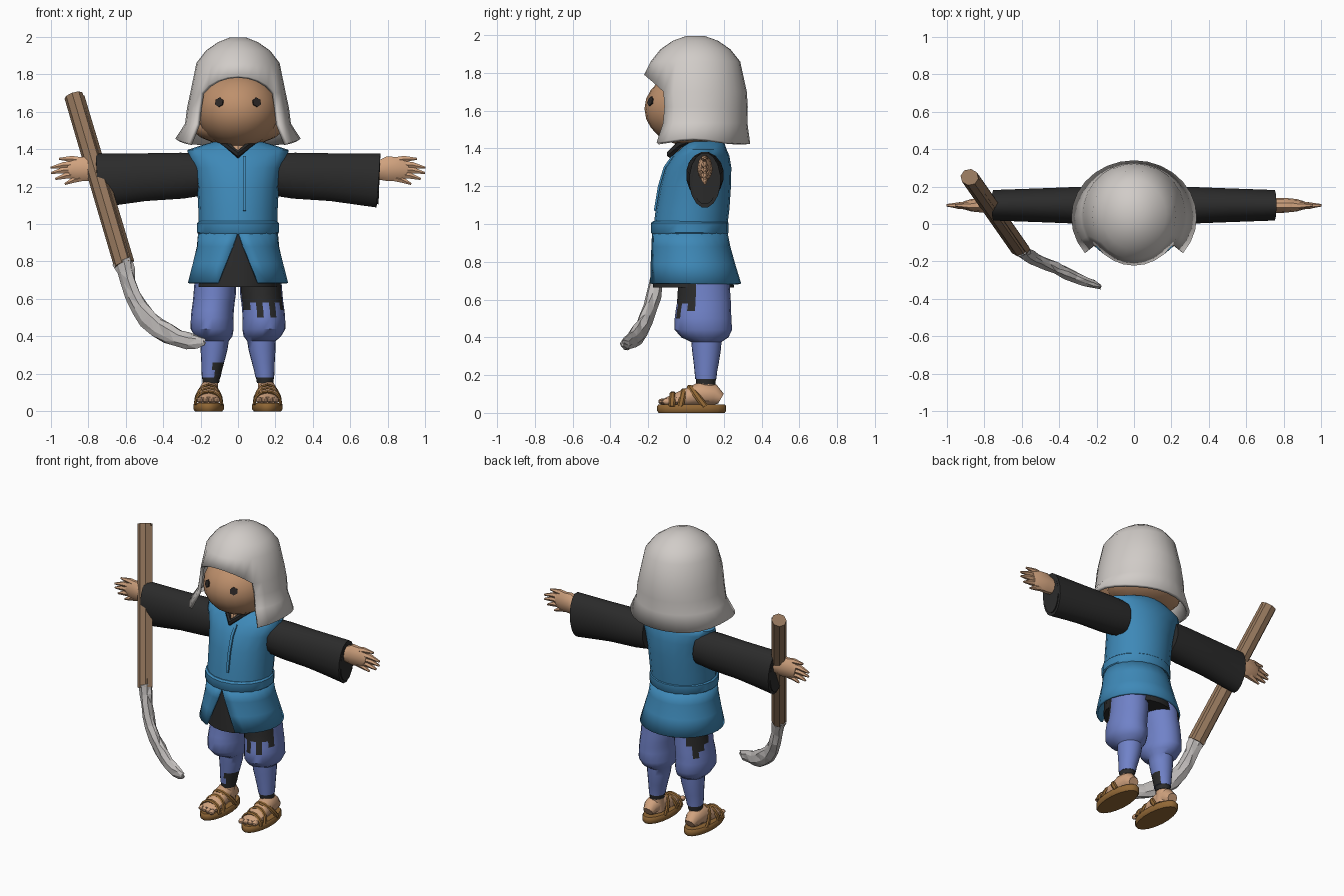
import bpy, bmesh, math, random
from mathutils import Vector

if "Cube" in bpy.data.objects:
    bpy.data.objects.remove(bpy.data.objects["Cube"])

random.seed(4)


def material(name, r, g, b):
    m = bpy.data.materials.new(name)
    m.diffuse_color = [(c / 255 / 12.92 if c < 11 else ((c / 255 + .055) / 1.055) ** 2.4)
                       for c in (r, g, b)] + [1]
    m.use_nodes = True
    m.node_tree.nodes["Principled BSDF"].inputs["Base Color"].default_value = m.diffuse_color
    return m


HOOD = material("hood_cloth", 209, 204, 200)
BLUE = material("tunic_blue", 62, 137, 184)
BLACK = material("black_cloth", 43, 43, 43)
PANTS = material("trouser_violet", 112, 130, 200)
SKIN = material("skin", 208, 162, 126)
FACE = material("face_skin", 190, 144, 108)
SOLE = material("sandal_brown", 146, 104, 54)
WOOD = material("handle_wood", 146, 117, 91)
STEEL = material("blade_grey", 192, 188, 186)
EYE = material("eye_dark", 45, 40, 38)


def skin(name, rings, mats, closed=True, cap=True, smooth=True, rule=None, thick=0, jitter=0):
    """Join point rings into a surface; rule picks the material index from a face centre."""
    bm = bmesh.new()
    loops = [[bm.verts.new(p) for p in r] for r in rings]
    n = len(loops[0])
    for a, b in zip(loops, loops[1:]):
        for i in range(n if closed else n - 1):
            j = (i + 1) % n
            bm.faces.new((a[i], a[j], b[j], b[i]))
    if cap:
        bm.faces.new(loops[0])
        bm.faces.new(loops[-1])
    if jitter:
        for v in bm.verts:
            v.co += Vector([random.uniform(-jitter, jitter) for _ in range(3)])
        bmesh.ops.triangulate(bm, faces=bm.faces[:])
    bmesh.ops.recalc_face_normals(bm, faces=bm.faces[:])
    if rule:
        kill = []
        for f in bm.faces:
            k = rule(f.calc_center_median())
            if k is None:
                kill.append(f)
            else:
                f.material_index = k
        bmesh.ops.delete(bm, geom=kill, context='FACES')
    me = bpy.data.meshes.new(name)
    bm.to_mesh(me)
    bm.free()
    ob = bpy.data.objects.new(name, me)
    bpy.context.collection.objects.link(ob)
    for m in (mats if isinstance(mats, list) else [mats]):
        me.materials.append(m)
    if thick:
        mod = ob.modifiers.new("thickness", 'SOLIDIFY')
        mod.thickness, mod.offset = thick, -1
    if smooth:
        bpy.ops.object.select_all(action='DESELECT')
        bpy.context.view_layer.objects.active = ob
        ob.select_set(True)
        bpy.ops.object.shade_smooth_by_angle(angle=math.radians(40))
    return ob


def oval(z, cx, cy, rx, ry, n=20, gap=None):
    """Horizontal ring starting at the front; gap leaves the front open."""
    if gap is None:
        angs = [math.tau * i / n for i in range(n)]
    else:
        angs = [gap + (math.tau - 2 * gap) * i / n for i in range(n + 1)]
    return [Vector((cx + rx * math.sin(a), cy - ry * math.cos(a), z)) for a in angs]


def stack(name, rows, mats, n=20, **kw):
    return skin(name, [oval(*r, n=n) for r in rows], mats, **kw)


def ellipsoid(name, c, r, mat, n=20, m=10):
    rows = []
    for i in range(m + 1):
        t = math.pi * min(max(i / m, .01), .99)
        rows.append((c[2] - r[2] * math.cos(t), c[0], c[1], r[0] * math.sin(t), r[1] * math.sin(t)))
    return stack(name, rows, mat, n)


def sweep(name, pts, sizes, mat, n=8, up=(0, 1, 0), **kw):
    """Oval section (half width, half depth along up) swept along a path."""
    pts, rings = [Vector(p) for p in pts], []
    for i, p in enumerate(pts):
        t = (pts[min(i + 1, len(pts) - 1)] - pts[max(i - 1, 0)]).normalized()
        side = t.cross(Vector(up)).normalized()
        nrm = side.cross(t)
        a, b = sizes[min(i, len(sizes) - 1)]
        angs = [math.tau * (k + .5) / n for k in range(n)]
        rings.append([p + side * a * math.cos(q) + nrm * b * math.sin(q) for q in angs])
    return skin(name, rings, mat, **kw)


# Head, nape, neck and eyes
HC, HR = Vector((0, .03, 1.61)), Vector((.225, .25, .2))
ellipsoid("head", HC, HR, FACE, 24, 12)
ellipsoid("nape", (0, .1, 1.52), (.245, .2, .1), FACE)
sweep("neck", [(0, .02, 1.34), (0, .06, 1.47)], [(.06, .085)], SKIN, 10)
for s in (-1, 1):
    x, z = .1 * s, .04
    y = -HR.y * math.sqrt(1 - (x / HR.x) ** 2 - (z / HR.z) ** 2)
    nor = Vector((x / HR.x ** 2, y / HR.y ** 2, z / HR.z ** 2)).normalized()
    p = HC + Vector((x, y, z))
    sweep("eye", [p - nor * .005, p + nor * .003], [(.026, .026)], EYE, 6, up=(0, 0, 1), smooth=False)

# Hood: dome with an arched face opening and flared hem
N = 28
rings = [oval(z, 0, cy, rx, ry, N) for z, cy, rx, ry in (
    (1.425, .035, .335, .305), (1.535, .05, .283, .275), (1.62, .055, .272, .272), (1.79, .05, .255, .272),
    (1.86, .05, .222, .237), (1.925, .05, .172, .185), (1.97, .05, .108, .12), (1.995, .05, .045, .05))]
for i, v in enumerate(rings[3]):
    a = abs((i + N / 2) % N - N / 2) * math.tau / N
    v.z -= .09 * min(1, (a / .9) ** 2)
for i, v in enumerate(rings[0]):
    v.z += .03 * abs(math.sin(math.tau * i / N)) ** 6


def hood_rule(c):
    ang = abs(math.atan2(c.x, -(c.y - .05)))
    return None if c.z < 1.44 and abs(c.x) < .01 or (ang < .92 and c.z < 1.745) else 0


hood = skin("hood", rings, HOOD, rule=hood_rule, thick=.022)

# Tunic body, belt, split skirt and undershirt
stack("tunic_body", [(.96, 0, .02, .208, .195), (1.08, 0, .035, .212, .195), (1.2, 0, .05, .218, .188),
                     (1.3, 0, .065, .235, .175), (1.36, 0, .08, .265, .15), (1.395, 0, .09, .27, .125),
                     (1.425, 0, .1, .18, .105), (1.45, 0, .1, .09, .085)], BLUE)
stack("belt", [(.945, 0, .02, .21, .198), (.955, 0, .02, .219, .206),
               (1.005, 0, .02, .219, .206), (1.015, 0, .02, .208, .195)], BLUE)
skin("skirt", [oval(z, 0, cy, rx, ry, 24, g) for z, cy, rx, ry, g in (
    (.955, .02, .213, .2, .01), (.88, .025, .22, .21, .13), (.79, .032, .242, .228, .28), (.685, .04, .268, .252, .42))],
    BLUE, closed=False, cap=False, thick=.014)
stack("undershirt", [(.665, 0, .04, .215, .215), (.8, 0, .03, .205, .2), (.96, 0, .02, .19, .18)], BLACK)
sweep("collar", [(-.09, .14, 1.455), (-.095, .05, 1.45), (-.06, -.03, 1.425), (0, -.085, 1.37),
                 (.06, -.03, 1.425), (.095, .05, 1.45), (.09, .14, 1.455)], [(.018, .02)], BLACK, 6, up=(0, 0, 1))
sweep("placket", [(.035, -.165, 1.07), (.035, -.143, 1.2), (.035, -.113, 1.3), (.035, -.07, 1.36)],
      [(.012, .008)], BLUE, 4)

for s in (-1, 1):
    # Wide sleeves with a hollow cuff
    sweep("sleeve", [(s * x, .1, z) for x, z in ((.19, 1.265), (.3, 1.258), (.5, 1.25), (.75, 1.232),
                                                (.755, 1.232), (.67, 1.235))],
          [(.115, .1), (.125, .1), (.13, .092), (.147, .083), (.13, .068), (.11, .055)], BLACK, 16)
    # Arm, palm and spread fingers
    sweep("hand", [(s * x, .1, z) for x, z in ((.6, 1.28), (.74, 1.285), (.8, 1.295), (.87, 1.293), (.905, 1.285))],
          [(.05, .04), (.05, .04), (.07, .04), (.065, .033), (.045, .022)], SKIN, 10)
    for fx, fz, bx, bz in ((.955, 1.348, .82, 1.335), (1.0, 1.3, .86, 1.318), (.998, 1.272, .87, 1.29),
                           (.975, 1.24, .86, 1.265), (.925, 1.213, .82, 1.25)):
        sweep("finger", [(s * bx, .1, bz), (s * (bx + fx) / 2, .098, (bz + fz) / 2 + .006), (s * fx, .1, fz)],
              [(.021, .024), (.019, .018), (.006, .007)], SKIN, 6)

    # Trouser legs with torn dark patches
    def patch(c, s=s):
        jag = .035 * math.sin(c.x * 95)
        if s > 0:
            return int(c.z > .55 + jag and c.y < .04)
        return int((c.z > .59 + jag and c.y > .1 and c.x < -.15) or (c.z < .27 and c.x > -.13 and c.y < .14))

    stack("trouser_leg", [(.18, s * .143, .105, .05, .056), (.22, s * .14, .105, .055, .06),
                          (.26, s * .135, .107, .061, .066), (.33, s * .128, .108, .072, .076),
                          (.375, s * .125, .108, .076, .08), (.4, s * .13, .1, .1, .125),
                          (.44, s * .138, .092, .115, .152), (.5, s * .138, .09, .114, .15),
                          (.54, s * .135, .092, .113, .147), (.58, s * .13, .095, .112, .143),
                          (.62, s * .125, .095, .113, .14), (.72, s * .12, .095, .11, .135)],
          [PANTS, BLACK], 20, rule=patch)
    stack("ankle_wrap", [(.15, s * .145, .105, .044, .05), (.2, s * .143, .105, .05, .056)], BLACK, 12)
    # Foot, toes and sandal
    fx = s * .157
    sweep("foot", [(fx, y, z) for y, z in ((.185, .075), (.15, .095), (.08, .1), (.0, .08), (-.07, .065), (-.11, .058))],
          [(.035, .03), (.05, .055), (.055, .065), (.06, .048), (.066, .032), (.05, .02)], SKIN, 10, up=(0, 0, 1))
    sweep("heel", [(s * .15, .1, .06), (s * .146, .105, .17)], [(.05, .06), (.04, .047)], SKIN, 10)
    for k in range(4):
        ellipsoid("toe", (fx + s * (-.045 + .03 * k), -.122 + .007 * k, .06), (.018, .026, .017), SKIN, 8, 5)
    stack("sandal_sole", [(0, fx, .03, .074, .175), (.012, fx, .03, .083, .183),
                          (.035, fx, .03, .083, .183), (.045, fx, .03, .075, .176)], SOLE, 18)
    for y0, y1, h in ((-.075, -.07, .105), (-.03, -.01, .122), (.1, .02, .14)):
        arc = [math.pi * i / 8 for i in range(9)]
        sweep("sandal_strap", [(fx + .071 * math.cos(a), y0 + (y1 - y0) * math.sin(a), .035 + (h - .035) * math.sin(a))
                               for a in arc], [(.009, .017)], SOLE, 6)

# Sickle: faceted handle, ferrule and curved hammered blade
top, low = Vector((-.878, .25, 1.685)), Vector((-.612, -.13, .78))
sweep("handle", [top, low], [(.052, .046)], WOOD, 8, up=(.5, .86, 0), smooth=False)
sweep("handle_ridge", [top + Vector((.042, -.012, 0)), low + Vector((.042, -.012, .02))],
      [(.013, .022)], WOOD, 4, up=(.5, .86, 0), smooth=False)
sweep("blade", [(-.615, -.125, .8), (-.6, -.14, .745), (-.583, -.155, .69), (-.56, -.172, .62), (-.525, -.19, .555),
                (-.48, -.212, .495), (-.43, -.235, .45), (-.375, -.26, .418), (-.32, -.283, .392),
                (-.265, -.305, .376), (-.215, -.322, .37), (-.178, -.335, .37)],
      [(.056, .045), (.05, .04), (.043, .034), (.046, .034), (.05, .034), (.054, .034), (.056, .034),
       (.055, .032), (.051, .03), (.045, .027), (.036, .022), (.016, .012)],
      STEEL, 8, up=(.4, .915, 0), smooth=False, jitter=.006)
